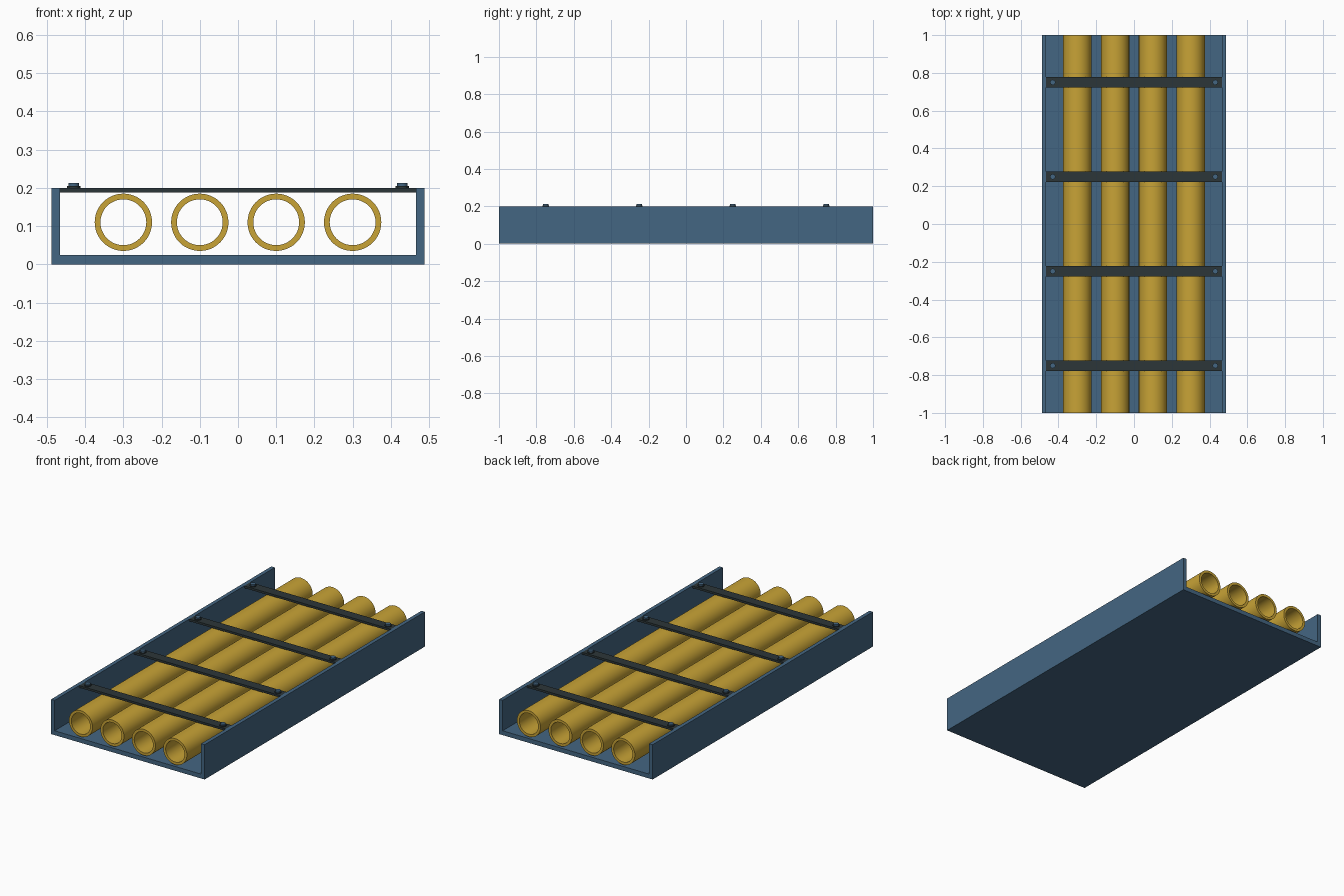
import bpy, bmesh, math
from mathutils import Matrix

if "Cube" in bpy.data.objects:
    bpy.data.objects.remove(bpy.data.objects["Cube"])


def material(name, rgb):
    m = bpy.data.materials.new(name)
    lin = [c / 12.92 if c <= 0.04045 else ((c + 0.055) / 1.055) ** 2.4 for c in (v / 255 for v in rgb)]
    m.diffuse_color = (*lin, 1)
    m.use_nodes = True
    m.node_tree.nodes["Principled BSDF"].inputs["Base Color"].default_value = m.diffuse_color
    return m


BLUE = material("steel blue", (68, 102, 130))
GOLD = material("brass yellow", (200, 163, 54))
DARK = material("dark strap grey", (44, 54, 56))


def finish(name, bm, mat, smooth=False):
    bmesh.ops.recalc_face_normals(bm, faces=bm.faces)
    me = bpy.data.meshes.new(name)
    bm.to_mesh(me)
    bm.free()
    me.materials.append(mat)
    ob = bpy.data.objects.new(name, me)
    bpy.context.collection.objects.link(ob)
    if smooth:
        bpy.ops.object.select_all(action='DESELECT')
        ob.select_set(True)
        bpy.context.view_layer.objects.active = ob
        bpy.ops.object.shade_smooth_by_angle(angle=math.radians(35))
    return ob


def extrude_y(name, profile, mat, y0, y1):
    """Extrude a closed x-z profile along y."""
    bm = bmesh.new()
    face = bm.faces.new([bm.verts.new((x, y0, z)) for x, z in profile])
    ext = bmesh.ops.extrude_face_region(bm, geom=[face])["geom"]
    verts = [g for g in ext if isinstance(g, bmesh.types.BMVert)]
    bmesh.ops.translate(bm, verts=verts, vec=(0, y1 - y0, 0))
    return finish(name, bm, mat)


def pipe(name, x, z, r_out, r_in, mat, n=48):
    """Hollow tube along y: a rectangular section joined round a circle."""
    bm = bmesh.new()
    section = [(r_out, -1), (r_out, 1), (r_in, 1), (r_in, -1)]
    rings = []
    for i in range(n):
        a = 2 * math.pi * i / n
        rings.append([bm.verts.new((x + r * math.cos(a), y, z + r * math.sin(a))) for r, y in section])
    for i in range(n):
        p, q = rings[i], rings[(i + 1) % n]
        for k in range(4):
            j = (k + 1) % 4
            bm.faces.new((p[k], p[j], q[j], q[k]))
    return finish(name, bm, mat, True)


def disc(name, x, y, z0, z1, r, n, mat):
    bm = bmesh.new()
    bmesh.ops.create_cone(bm, cap_ends=True, segments=n, radius1=r, radius2=r, depth=z1 - z0,
                          matrix=Matrix.Translation((x, y, (z0 + z1) / 2)))
    return finish(name, bm, mat, n > 8)


# Open U-shaped tray
W, T = 0.488, 0.022
extrude_y("tray", [(-W, 0), (W, 0), (W, 0.2), (W - T, 0.2), (W - T, 0.025),
                   (-W + T, 0.025), (-W + T, 0.2), (-W, 0.2)], BLUE, -1, 1)

# Four hollow pipes
for i, x in enumerate((-0.3, -0.1, 0.1, 0.3)):
    pipe(f"pipe_{i + 1}", x, 0.11, 0.075, 0.06, GOLD)

# Hold-down straps, each with a washer and bolt at both ends
S = W - T
for i, y in enumerate((-0.75, -0.25, 0.25, 0.75)):
    extrude_y(f"strap_{i + 1}", [(-S, 0.188), (S, 0.188), (S, 0.2), (-S, 0.2)], DARK, y - 0.0275, y + 0.0275)
    for side in (-1, 1):
        tag = f"{i + 1}_{'left' if side < 0 else 'right'}"
        disc(f"washer_{tag}", side * 0.43, y, 0.199, 0.205, 0.018, 24, DARK)
        disc(f"bolt_{tag}", side * 0.43, y, 0.204, 0.213, 0.014, 24, BLUE)
